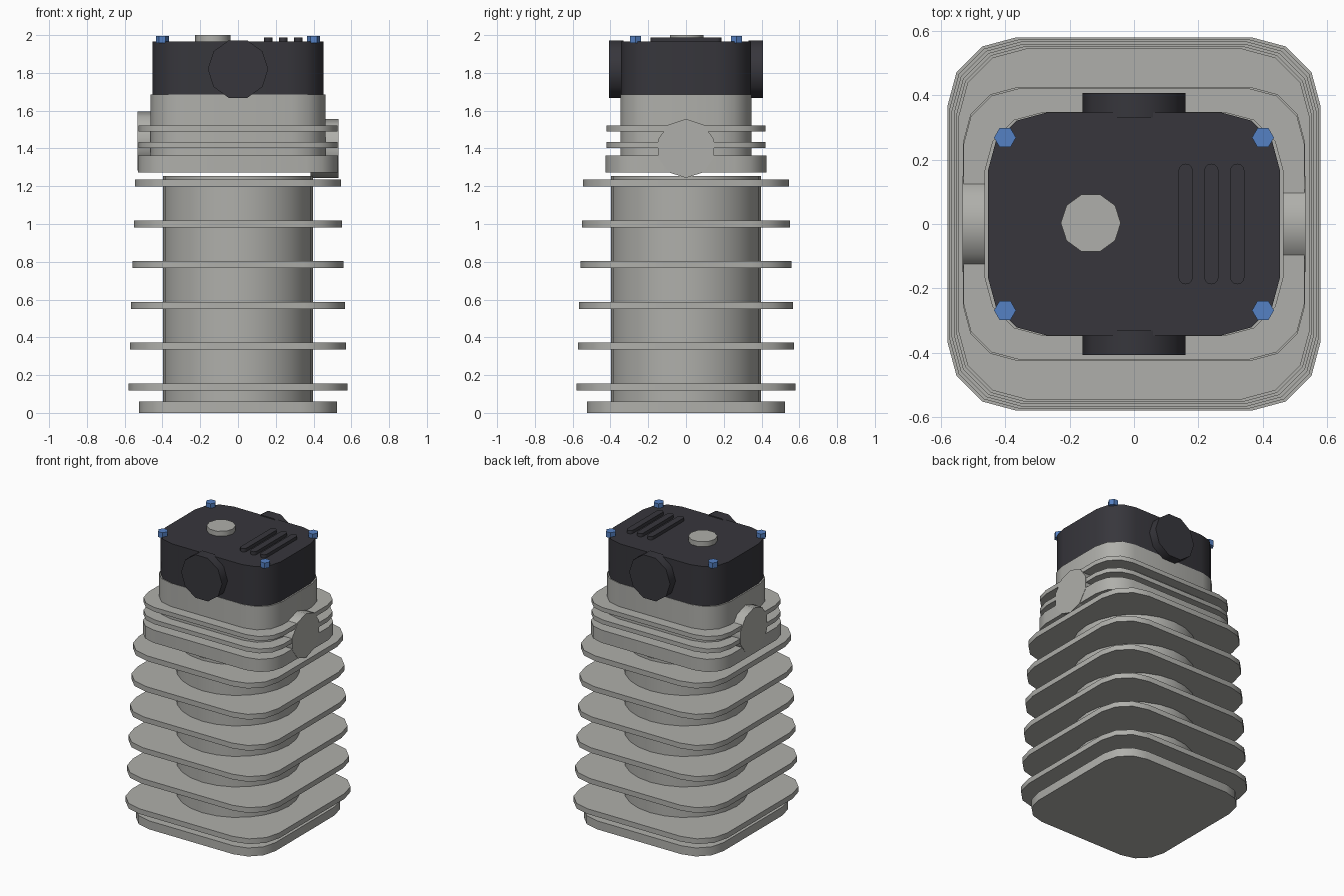
import bpy, bmesh, math
from mathutils import Matrix

if "Cube" in bpy.data.objects:
    bpy.data.objects.remove(bpy.data.objects["Cube"])


def material(name, rgb):
    m = bpy.data.materials.new(name)
    m.diffuse_color = (*rgb, 1)
    m.use_nodes = True
    m.node_tree.nodes["Principled BSDF"].inputs["Base Color"].default_value = m.diffuse_color
    return m


ALLOY = material("cast alloy grey", (0.43, 0.43, 0.405))
DARK = material("dark cover grey", (0.038, 0.037, 0.045))
BLUE = material("blue bolt", (0.09, 0.22, 0.55))


def prism(name, pts, lo, hi, mat, frame=Matrix()):
    """Extrude a closed 2D outline from lo to hi, then place it with frame."""
    bm = bmesh.new()
    a = [bm.verts.new((x, y, lo)) for x, y in pts]
    b = [bm.verts.new((x, y, hi)) for x, y in pts]
    bm.faces.new(a[::-1])
    bm.faces.new(b)
    n = len(pts)
    for i in range(n):
        j = (i + 1) % n
        bm.faces.new((a[i], a[j], b[j], b[i]))
    bm.transform(frame)
    bmesh.ops.recalc_face_normals(bm, faces=bm.faces)
    me = bpy.data.meshes.new(name)
    bm.to_mesh(me)
    bm.free()
    me.materials.append(mat)
    ob = bpy.data.objects.new(name, me)
    bpy.context.collection.objects.link(ob)
    bpy.ops.object.select_all(action='DESELECT')
    ob.select_set(True)
    bpy.context.view_layer.objects.active = ob
    bpy.ops.object.shade_smooth_by_angle(angle=math.radians(40))
    return ob


def rounded(hx, hy, r, cx=0, seg=3):
    """Rounded rectangle outline with faceted corners."""
    pts = []
    for k, (sx, sy) in enumerate([(1, 1), (-1, 1), (-1, -1), (1, -1)]):
        for i in range(seg + 1):
            t = math.pi / 2 * (k + i / seg)
            p = (cx + sx * (hx - r) + r * math.cos(t),
                 sy * (hy - r) + r * math.sin(t))
            if not pts or math.dist(p, pts[-1]) > 1e-5:
                pts.append(p)
    if math.dist(pts[0], pts[-1]) < 1e-5:
        pts.pop()
    return pts


def polygon(r, n, cx=0, cy=0):
    return [(cx + r * math.cos(2 * math.pi * i / n),
             cy + r * math.sin(2 * math.pi * i / n)) for i in range(n)]


# Cylinder barrel with base flange and tapering cooling fins
prism("base_flange", rounded(0.525, 0.525, 0.195), 0, 0.06, ALLOY)
prism("barrel", polygon(0.397, 24), 0.03, 1.253, ALLOY)
for i in range(6):
    h = 0.579 - 0.0068 * i
    z = 0.119 + 0.2157 * i
    prism(f"barrel_fin_{i + 1}", rounded(h, h, 0.215), z, z + 0.037, ALLOY)

# Cylinder head with flange and two fins
prism("head_body", rounded(0.463, 0.347, 0.18), 1.28, 1.685, ALLOY)
prism("head_flange", rounded(0.53, 0.425, 0.17), 1.272, 1.362, ALLOY)
for i, z in enumerate((1.402, 1.49)):
    prism(f"head_fin_{i + 1}", rounded(0.528, 0.42, 0.17), z, z + 0.031, ALLOY)

# Side ports, each a ten-sided stub with a corner pointing up
for name, side, z in (("exhaust_port", 1, 1.40), ("intake_port", -1, 1.44)):
    frame = (Matrix.Translation((0, 0, z)) @
             Matrix.Rotation(side * math.pi / 2, 4, 'Y'))
    prism(name, polygon(0.156, 10), 0.385, 0.532, ALLOY, frame)

# Rocker cover with round inspection caps front and back
prism("rocker_cover", rounded(0.453, 0.345, 0.18), 1.68, 1.965, DARK)
for name, side in (("front_cap", 1), ("back_cap", -1)):
    frame = (Matrix.Translation((0, 0, 1.82)) @
             Matrix.Rotation(side * math.pi / 2, 4, 'X'))
    prism(name, polygon(0.16, 10), 0.33, 0.407, DARK, frame)

# Oil filler cap, raised ribs and corner bolts on the cover
prism("oil_cap", polygon(0.093, 10, -0.134, 0.003), 1.95, 2.0, ALLOY)
for i in range(3):
    prism(f"cover_rib_{i + 1}", rounded(0.0225, 0.187, 0.0225, 0.16 + 0.08 * i),
          1.955, 1.988, DARK)
for i, (x, y) in enumerate([(1, 1), (-1, 1), (-1, -1), (1, -1)]):
    prism(f"bolt_{i + 1}", polygon(0.034, 6, 0.4 * x, 0.268 * y),
          1.957, 1.996, BLUE)
